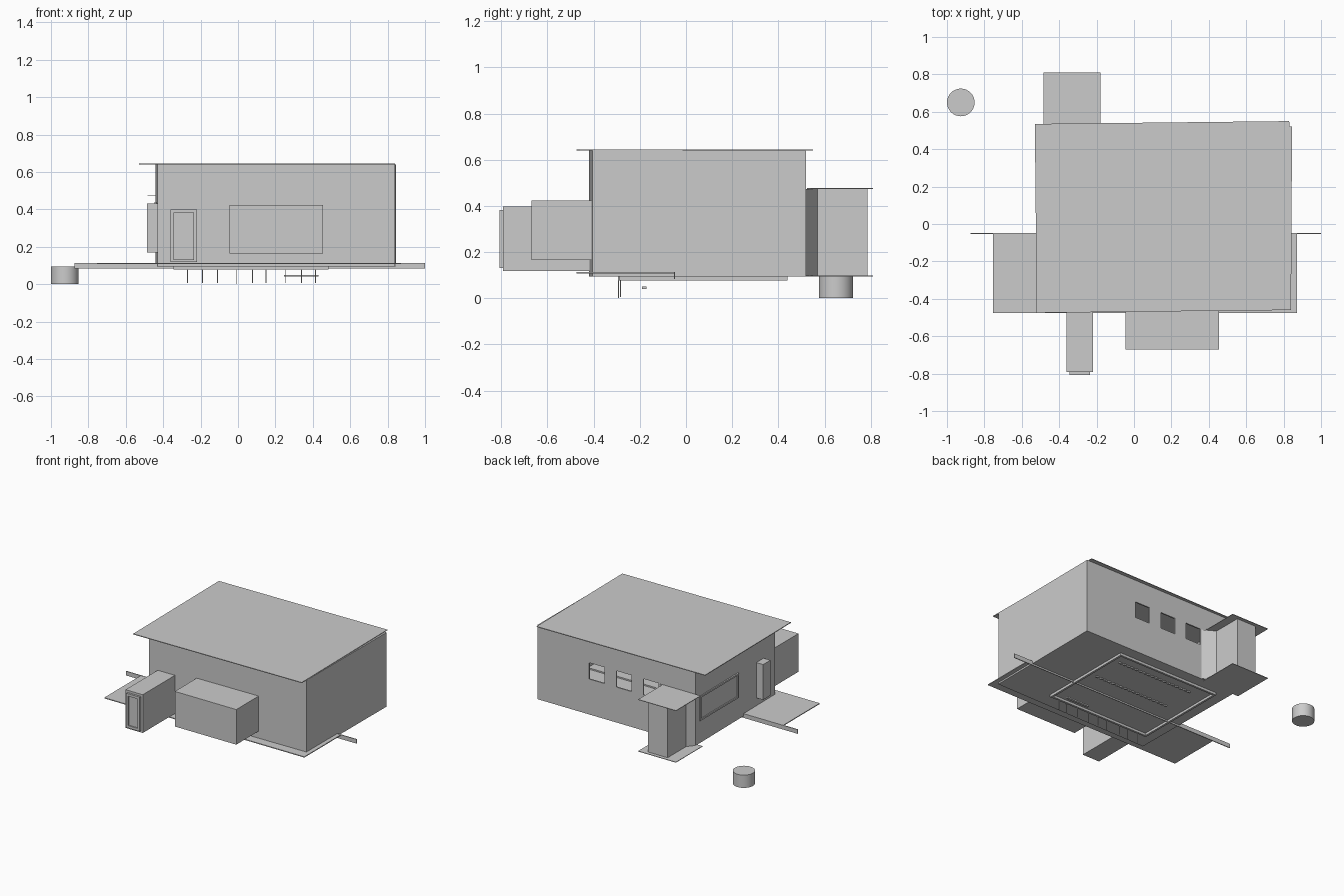
import bpy, bmesh

if "Cube" in bpy.data.objects:
    bpy.data.objects.remove(bpy.data.objects["Cube"])


def finish(name, bm):
    bmesh.ops.recalc_face_normals(bm, faces=bm.faces)
    me = bpy.data.meshes.new(name)
    bm.to_mesh(me)
    bm.free()
    ob = bpy.data.objects.new(name, me)
    bpy.context.scene.collection.objects.link(ob)
    return ob


def prism(name, pts, z0, z1):
    """Extrude a plan outline from z0 to z1."""
    bm = bmesh.new()
    lo = [bm.verts.new((x, y, z0)) for x, y in pts]
    hi = [bm.verts.new((x, y, z1)) for x, y in pts]
    bm.faces.new(lo)
    bm.faces.new(hi)
    n = len(pts)
    for i in range(n):
        j = (i + 1) % n
        bm.faces.new((lo[i], lo[j], hi[j], hi[i]))
    return finish(name, bm)


def box(name, x0, x1, y0, y1, z0, z1):
    return prism(name, [(x0, y0), (x1, y0), (x1, y1), (x0, y1)], z0, z1)


def cut(ob, cutter):
    m = ob.modifiers.new("cut", 'BOOLEAN')
    m.operation = 'DIFFERENCE'
    m.solver = 'EXACT'
    m.object = cutter
    cutter.hide_render = True
    cutter.hide_viewport = True


# Hollow main building, slightly out of square
walls = prism("main_walls", [(-.43, -.42), (.84, -.405), (.845, .52), (-.44, .52)], .095, .64)
hollow = prism("room_cutter", [(-.42, -.41), (.83, -.395), (.835, .51), (-.43, .51)], .104, .637)
cut(walls, hollow)
for i, x in enumerate((-.14, .08, .30)):
    cut(walls, box(f"window_cutter_{i}", x, x + .123, .45, .6, .355, .475))

# Thin overhanging roof
prism("roof", [(-.52, -.475), (.84, -.46), (.83, .55), (-.53, .535)], .64, .645)

# Rear annex with splayed corners, its roof and floor
prism("annex_walls", [(-.44, .52), (-.40, .57), (-.40, .785), (-.24, .785),
                      (-.24, .57), (-.15, .52)], .097, .473)
box("annex_roof", -.485, -.178, .525, .81, .473, .477)
box("annex_floor", -.485, -.178, .50, .81, .094, .098)

# Front bay and entrance passage
box("front_bay", -.045, .455, -.67, -.41, .165, .423)
box("entry_passage", -.36, -.22, -.792, -.41, .117, .398)
door = box("entry_door", -.345, -.235, -.807, -.792, .13, .382)
cut(door, box("door_recess_cutter", -.328, -.252, -.85, -.799, .148, .364))

# Left side: picture window frame and chimney box
frame = box("left_window_frame", -.446, -.425, .02, .47, .26, .44)
cut(frame, box("frame_cutter", -.5, -.438, .035, .455, .272, .428))
box("side_chimney", -.487, -.43, -.285, -.2, .17, .43)

# Front terrace and the long beam along its rear edge
box("terrace", -.755, .872, -.475, -.05, .107, .113)
box("terrace_beam", -.875, 1.0, -.053, -.047, .083, .114)

# Underside rim frame
rim = box("under_frame", -.345, .485, -.29, .44, .077, .096)
cut(rim, box("rim_cutter", -.33, .47, -.275, .425, .05, .094))

# Thin posts below the frame
for i, x in enumerate((-.27, -.19, -.11, -.007, .077, .15, .255, .34, .415)):
    y = -.293 if i % 2 else -.283
    box(f"post_{i}", x - .002, x + .002, y - .002, y + .002, 0 if i == 3 else .006, .096)
box("under_bar", .245, .43, -.19, -.172, .04, .05)

# Two rows of small tabs under the floor
for r, y in enumerate((.1, .34)):
    for i in range(18):
        x = -.2 + i * .035
        box(f"tab_{r}_{i}", x, x + .018, y - .006, y + .006, .084, .095)

# Round tub standing apart
bm = bmesh.new()
bmesh.ops.create_cone(bm, cap_ends=True, segments=32, radius1=.074, radius2=.074, depth=.094)
bmesh.ops.translate(bm, verts=bm.verts, vec=(-.926, .65, .047))
tub = finish("round_tub", bm)
bpy.context.view_layer.objects.active = tub
tub.select_set(True)
bpy.ops.object.shade_smooth_by_angle()
